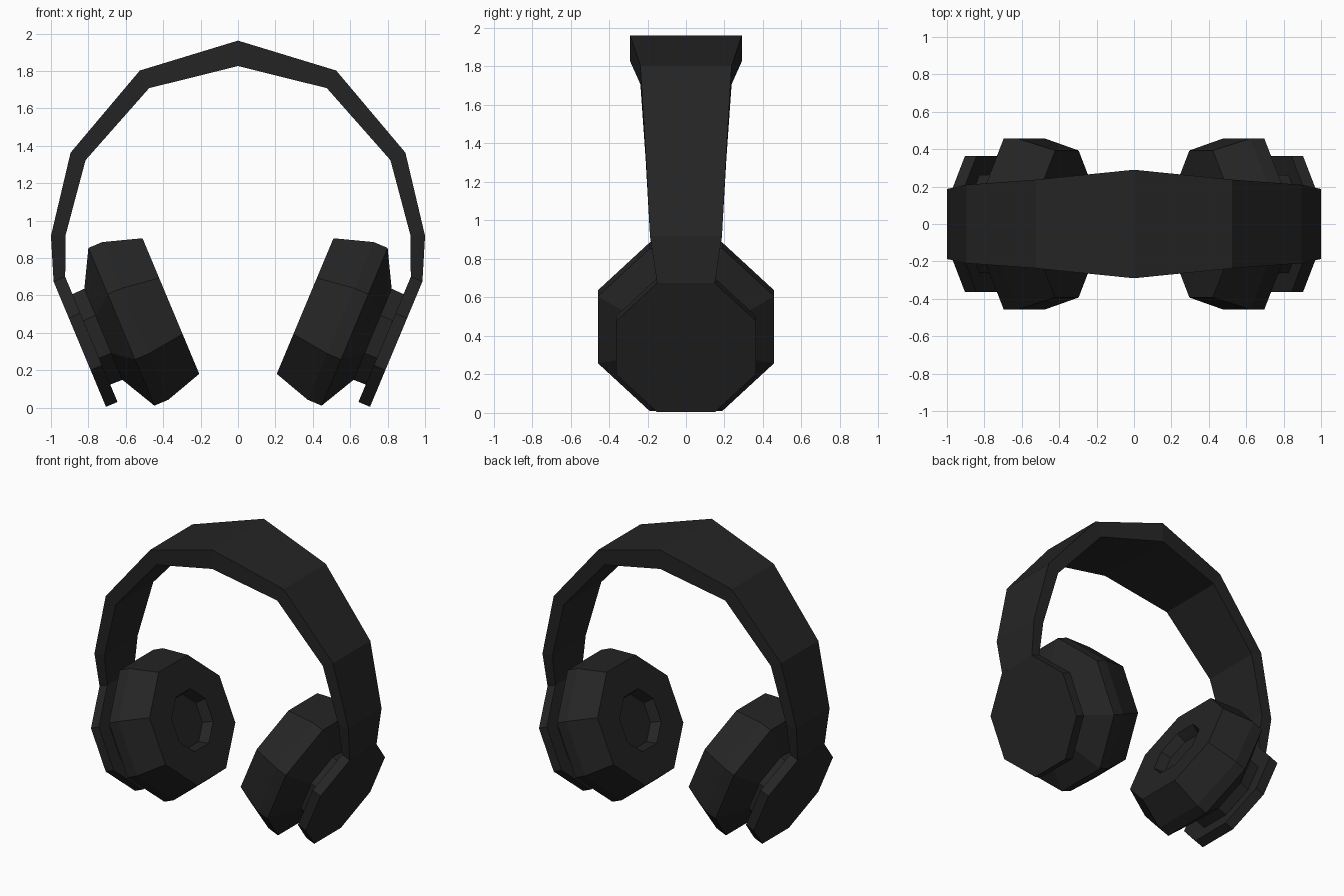
import bpy, bmesh, math
from mathutils import Matrix, Vector

if "Cube" in bpy.data.objects:
    bpy.data.objects.remove(bpy.data.objects["Cube"])

black = bpy.data.materials.new("matte_black")
black.diffuse_color = (0.018, 0.018, 0.018, 1)
black.use_nodes = True
black.node_tree.nodes["Principled BSDF"].inputs["Base Color"].default_value = black.diffuse_color

# Tilted earcup frame: local x runs up the cup, local z points in to the ear
UP = Vector((0.386, 0, 0.923)).normalized()
SIDE = Vector((0, 1, 0))
AXIS = UP.cross(SIDE)
ORIGIN = Vector((0.846, 0, 0.339))
FRAME = Matrix.Translation(ORIGIN) @ Matrix((UP, SIDE, AXIS)).transposed().to_4x4()


def finish(name, bm):
    """Turn a right-hand half into a flat shaded object mirrored across x."""
    mesh = bpy.data.meshes.new(name)
    bm.to_mesh(mesh)
    bm.free()
    mesh.materials.append(black)
    ob = bpy.data.objects.new(name, mesh)
    bpy.context.collection.objects.link(ob)
    mod = ob.modifiers.new("mirror", 'MIRROR')
    mod.merge_threshold = 0.0005
    return ob


def bridge(bm, rings):
    for a, b in zip(rings, rings[1:]):
        n = len(a)
        for j in range(n):
            k = (j + 1) % n
            bm.faces.new((a[j], a[k], b[k], b[j]))


def octagon_part(name, profile, cap_start=False, cap_end=False):
    """Eight-sided lathe; profile holds (depth, apothem) pairs."""
    bm = bmesh.new()
    rings = []
    for depth, apothem in profile:
        r = apothem / math.cos(math.pi / 8)
        angles = [math.pi / 8 + j * math.pi / 4 for j in range(8)]
        rings.append([bm.verts.new(FRAME @ Vector((r * math.cos(t), r * math.sin(t), depth)))
                      for t in angles])
    bridge(bm, rings)
    if cap_start:
        bm.faces.new(rings[0][::-1])
    if cap_end:
        bm.faces.new(rings[-1])
    return finish(name, bm)


# Headband: outer (x, z), inner (x, z), half width
stations = [
    ((0.0, 1.962), (0.0, 1.826), 0.29),
    ((0.525, 1.802), (0.475, 1.708), 0.237),
    ((0.895, 1.363), (0.815, 1.323), 0.21),
    ((1.0, 0.918), (0.921, 0.925), 0.187),
    ((0.986, 0.674), (0.924, 0.698), 0.15),
]
bm = bmesh.new()
rings = []
for (ox, oz), (ix, iz), w in stations:
    rings.append([bm.verts.new(p) for p in
                  ((ox, -w, oz), (ox, w, oz), (ix, w, iz), (ix, -w, iz))])
bridge(bm, rings)
bmesh.ops.recalc_face_normals(bm, faces=bm.faces)
finish("headband", bm)

# Outer plates, connecting necks and ear cushions with a recessed ear opening
octagon_part("outer_plates", [(0, 0.363), (0.067, 0.363), (0.067, 0.262)], cap_start=True)
octagon_part("necks", [(0.067, 0.262), (0.137, 0.264)])
octagon_part("ear_cushions",
             [(0.137, 0.264), (0.241, 0.457), (0.322, 0.457), (0.528, 0.393),
              (0.528, 0.19), (0.46, 0.165)], cap_end=True)
